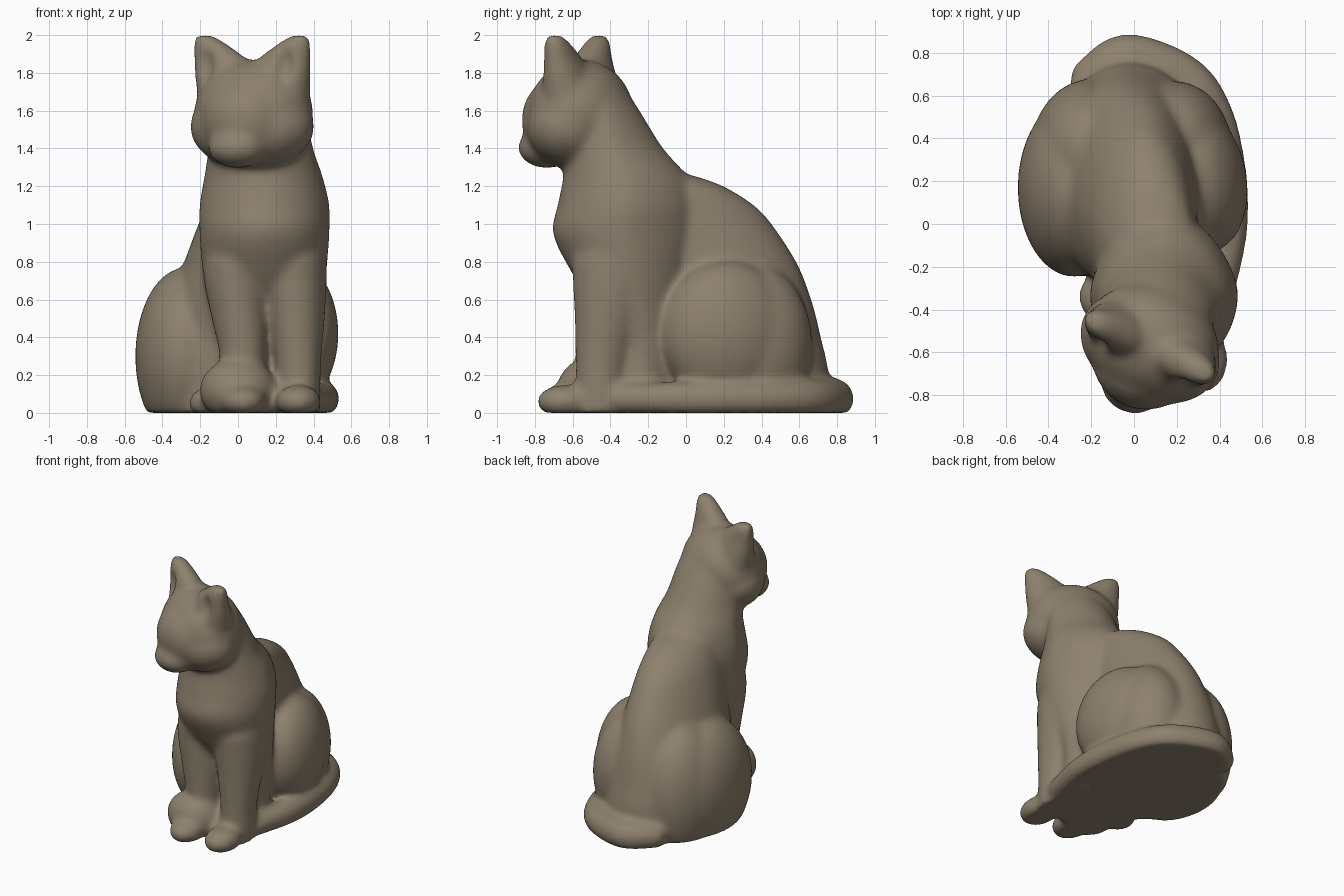
import bpy, bmesh, math
from mathutils import Matrix, Vector

cube = bpy.data.objects.get("Cube")
if cube:
    bpy.data.objects.remove(cube, do_unlink=True)

IDENT = Matrix.Identity(4)
# The head is turned a little to its own right
HEAD = Matrix.Translation((0.075, -0.575, 0)) @ Matrix.Rotation(math.radians(-25), 4, 'Z')


def spline(points, steps):
    """Smooth path through points of any dimension."""
    pts = [Vector(p) for p in (points[0], *points, points[-1])]
    out = []
    for a, b, c, d in zip(pts, pts[1:], pts[2:], pts[3:]):
        for i in range(steps):
            t = i / steps
            out.append(b + ((c - a) * t + (a * 2 - b * 5 + c * 4 - d) * t ** 2
                            + (b * 3 - a - c * 3 + d) * t ** 3) / 2)
    return out + [pts[-1]]


def ball(bm, centre, radii, frame=IDENT, yaw=0, pitch=0):
    """Ellipsoid, optionally turned."""
    m = (frame @ Matrix.Translation(centre) @ Matrix.Rotation(math.radians(yaw), 4, 'Z')
         @ Matrix.Rotation(math.radians(pitch), 4, 'X') @ Matrix.Diagonal((*radii, 1)))
    bmesh.ops.create_uvsphere(bm, u_segments=32, v_segments=18, radius=1, matrix=m)


def loft(bm, rings, frame=IDENT, taper=0, sides=40):
    """Closed skin over stacked ovals: height, centre x, front y, back y, half width.
    Taper narrows the back of each oval."""
    loops = []
    for z, cx, front, back, rx in spline(rings, 5):
        cy, ry = (front + back) / 2, (back - front) / 2
        loop = []
        for i in range(sides):
            a = math.tau * i / sides
            width = rx * (1 - taper * max(0, math.sin(a)))
            loop.append(bm.verts.new(frame @ Vector((cx + width * math.cos(a),
                                                     cy + ry * math.sin(a), z))))
        loops.append(loop)
    for low, high in zip(loops, loops[1:]):
        for i in range(sides):
            j = (i + 1) % sides
            bm.faces.new((low[i], low[j], high[j], high[i]))
    bm.faces.new(loops[0][::-1])
    bm.faces.new(loops[-1])


def make_object(name, bm):
    bmesh.ops.recalc_face_normals(bm, faces=bm.faces)
    mesh = bpy.data.meshes.new(name)
    bm.to_mesh(mesh)
    bm.free()
    obj = bpy.data.objects.new(name, mesh)
    bpy.context.collection.objects.link(obj)
    return obj


bm = bmesh.new()

# Rear body
loft(bm, [
    (-0.10, -0.02, -0.28, 0.74, 0.42),
    (0.20, -0.02, -0.30, 0.755, 0.42),
    (0.40, -0.02, -0.30, 0.715, 0.39),
    (0.60, -0.01, -0.33, 0.665, 0.345),
    (0.80, 0.01, -0.35, 0.585, 0.295),
    (1.00, 0.04, -0.40, 0.455, 0.25),
    (1.10, 0.06, -0.40, 0.36, 0.225),
    (1.20, 0.09, -0.40, 0.20, 0.19),
    (1.26, 0.10, -0.35, 0.03, 0.14),
], taper=0.08)

# Chest and neck
loft(bm, [
    (-0.10, 0.16, -0.48, 0.00, 0.22),
    (0.15, 0.15, -0.45, 0.00, 0.25),
    (0.35, 0.14, -0.42, 0.00, 0.27),
    (0.55, 0.14, -0.48, 0.00, 0.30),
    (0.75, 0.14, -0.61, 0.03, 0.33),
    (0.95, 0.14, -0.705, 0.06, 0.345),
    (1.10, 0.14, -0.68, 0.06, 0.345),
    (1.25, 0.135, -0.65, 0.01, 0.315),
    (1.40, 0.12, -0.64, -0.12, 0.28),
    (1.60, 0.10, -0.62, -0.245, 0.255),
    (1.77, 0.08, -0.58, -0.355, 0.20),
], taper=0.2)

# Front legs: foot x, shoulder x
for foot, shoulder in ((0.03, -0.01), (0.32, 0.30)):
    mid = (foot + shoulder) / 2
    loft(bm, [
        (-0.05, foot, -0.59, -0.34, 0.115),
        (0.25, foot, -0.585, -0.31, 0.12),
        (0.50, mid, -0.59, -0.24, 0.15),
        (0.70, shoulder, -0.60, -0.17, 0.17),
        (0.85, shoulder, -0.59, -0.14, 0.165),
        (1.05, shoulder, -0.45, -0.14, 0.12),
    ])
    # Front paw
    ball(bm, (foot, -0.635, 0.06), (0.12, 0.155, 0.09))

# Haunches, each with a softer mass filling out the hip behind it
ball(bm, (0.29, 0.22, 0.42), (0.235, 0.36, 0.385), yaw=13)
ball(bm, (0.19, 0.34, 0.36), (0.27, 0.33, 0.44))
ball(bm, (-0.28, 0.17, 0.30), (0.265, 0.42, 0.47))
ball(bm, (-0.20, 0.33, 0.28), (0.285, 0.35, 0.52))

# Hind paw that shows
ball(bm, (-0.15, -0.34, 0.05), (0.11, 0.12, 0.09))

# Tail around the left side, ending over the right front paw
path = [(-0.20, 0.68, 0.10), (-0.06, 0.77, 0.115), (0.10, 0.745, 0.115), (0.27, 0.65, 0.11),
        (0.38, 0.47, 0.10), (0.43, 0.22, 0.10), (0.435, 0.00, 0.10), (0.41, -0.20, 0.09),
        (0.35, -0.38, 0.09), (0.22, -0.48, 0.10), (0.05, -0.50, 0.12)]
for x, y, r in spline(path, 8):
    ball(bm, (x, y, 0.075), (r, r, r * 0.95))
ball(bm, (0.0, -0.51, 0.12), (0.205, 0.175, 0.17))

# Head: skull, cheeks, face, muzzle
ball(bm, (0, 0.02, 1.585), (0.325, 0.27, 0.285), HEAD)
ball(bm, (0, 0.00, 1.515), (0.345, 0.25, 0.23), HEAD)
ball(bm, (0, -0.08, 1.55), (0.24, 0.22, 0.24), HEAD)
ball(bm, (0, -0.18, 1.405), (0.16, 0.15, 0.11), HEAD)

# Ears, with hollows carved from the front
cuts = bmesh.new()
for side in (-1, 1):
    loft(bm, [
        (1.62, side * 0.16, -0.12, 0.17, 0.15),
        (1.78, side * 0.165, -0.11, 0.13, 0.165),
        (1.87, side * 0.185, -0.09, 0.095, 0.15),
        (1.94, side * 0.235, -0.07, 0.07, 0.105),
        (1.98, side * 0.265, -0.055, 0.05, 0.07),
        (2.00, side * 0.28, -0.04, 0.035, 0.045),
    ], HEAD)
    ball(cuts, (side * 0.235, -0.125, 1.84), (0.06, 0.075, 0.11), HEAD, pitch=-12)

# Block that trims everything under the floor
bmesh.ops.create_cube(cuts, size=1, matrix=Matrix.Translation((0, 0, -0.5))
                      @ Matrix.Diagonal((3, 3, 1, 1)))

cat = make_object("seated_cat", bm)
cutter = make_object("ear_and_floor_cutter", cuts)
cutter.hide_render = True


# Fuse the parts, carve them and soften the joins
def fuse(name):
    mod = cat.modifiers.new(name, 'REMESH')
    mod.mode = 'VOXEL'
    mod.voxel_size = 0.015


fuse("fuse_parts")
carve = cat.modifiers.new("carve", 'BOOLEAN')
carve.operation = 'DIFFERENCE'
carve.object = cutter
fuse("even_surface")
soften = cat.modifiers.new("soften", 'SMOOTH')
soften.factor = 0.5
soften.iterations = 24

bpy.context.view_layer.update()
graph = bpy.context.evaluated_depsgraph_get()
mesh = bpy.data.meshes.new_from_object(cat.evaluated_get(graph))
cat.modifiers.clear()
cat.data = mesh
mesh.name = "seated_cat"
bpy.data.objects.remove(cutter, do_unlink=True)

# Single clay colour
clay = bpy.data.materials.new("warm_grey_clay")
clay.use_nodes = True
colour = (0.27, 0.22, 0.155, 1)
clay.diffuse_color = colour
clay.node_tree.nodes["Principled BSDF"].inputs["Base Color"].default_value = colour
mesh.materials.clear()
mesh.materials.append(clay)

bpy.ops.object.select_all(action='DESELECT')
cat.select_set(True)
bpy.context.view_layer.objects.active = cat
bpy.ops.object.shade_smooth_by_angle(angle=math.radians(50))
